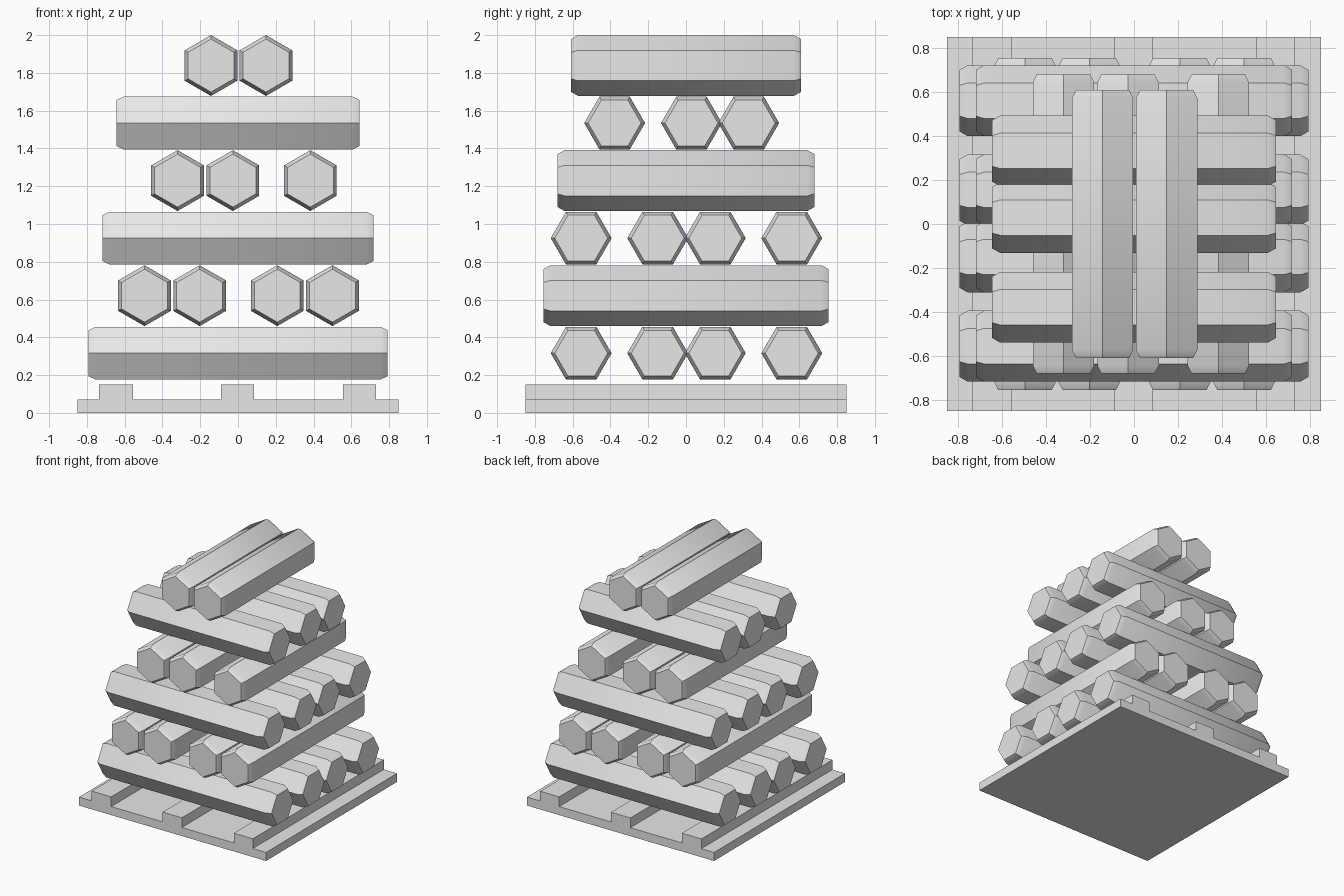
import bpy, bmesh
from math import cos, sin, radians

old = bpy.data.objects.get("Cube")
if old:
    bpy.data.objects.remove(old, do_unlink=True)

grey = bpy.data.materials.new("plain grey")
grey.use_nodes = True
colour = (0.8, 0.8, 0.8, 1)
grey.diffuse_color = colour
grey.node_tree.nodes["Principled BSDF"].inputs["Base Color"].default_value = colour

RADIUS = 0.161      # log corner radius
CAP = 0.87          # end cap size relative to the log
CHAMFER = 0.037     # length of the chamfered end


def finish(name, bm):
    bmesh.ops.recalc_face_normals(bm, faces=bm.faces)
    mesh = bpy.data.meshes.new(name)
    bm.to_mesh(mesh)
    bm.free()
    mesh.materials.append(grey)
    obj = bpy.data.objects.new(name, mesh)
    bpy.context.collection.objects.link(obj)
    return obj


def add_log(name, axis, offset, z, half):
    """Six-sided log with chamfered ends, lying along x or y."""
    bm = bmesh.new()
    rings = []
    inner = half - CHAMFER
    for t, r in ((-half, RADIUS * CAP), (-inner, RADIUS),
                 (inner, RADIUS), (half, RADIUS * CAP)):
        ring = []
        for k in range(6):
            c, s = r * cos(radians(60 * k)), r * sin(radians(60 * k))
            # logs along x lie on a flat, logs along y stand on a corner
            p = (t, offset + c, z + s) if axis == "x" else (offset + s, t, z + c)
            ring.append(bm.verts.new(p))
        rings.append(ring)
    for a, b in zip(rings, rings[1:]):
        for k in range(6):
            n = (k + 1) % 6
            bm.faces.new((a[k], a[n], b[n], b[k]))
    bm.faces.new(rings[0])
    bm.faces.new(rings[-1])
    obj = finish(name, bm)
    bpy.ops.object.select_all(action="DESELECT")
    obj.select_set(True)
    bpy.context.view_layer.objects.active = obj
    bpy.ops.object.shade_smooth_by_angle(angle=radians(40))


# Pallet: a slab with three raised runners, extruded front to back
EDGE, SLAB, TOP = 0.85, 0.07, 0.15
profile = [(-EDGE, 0), (-EDGE, SLAB)]
for left, right in ((-0.735, -0.557), (-0.09, 0.085), (0.557, 0.73)):
    profile += [(left, SLAB), (left, TOP), (right, TOP), (right, SLAB)]
profile += [(EDGE, SLAB), (EDGE, 0)]
bm = bmesh.new()
face = bm.faces.new([bm.verts.new((x, -EDGE, z)) for x, z in profile])
new = bmesh.ops.extrude_face_region(bm, geom=[face])["geom"]
bmesh.ops.translate(bm, vec=(0, 2 * EDGE, 0),
                    verts=[v for v in new if isinstance(v, bmesh.types.BMVert)])
finish("pallet", bm)

# Log layers from bottom to top: axis, half length, sideways offsets
wide = (-0.555, -0.15, 0.155, 0.56)
layers = (
    ("x", 0.792, wide),
    ("y", 0.755, (-0.495, -0.203, 0.208, 0.5)),
    ("x", 0.718, wide),
    ("y", 0.68, (-0.32, -0.027, 0.383)),
    ("x", 0.644, (-0.378, 0.029, 0.332)),
    ("y", 0.608, (-0.143, 0.148)),
)
for i, (axis, half, offsets) in enumerate(layers):
    for j, offset in enumerate(offsets):
        add_log(f"log_layer{i + 1}_{j + 1}", axis, offset, 0.316 + 0.3046 * i, half)
